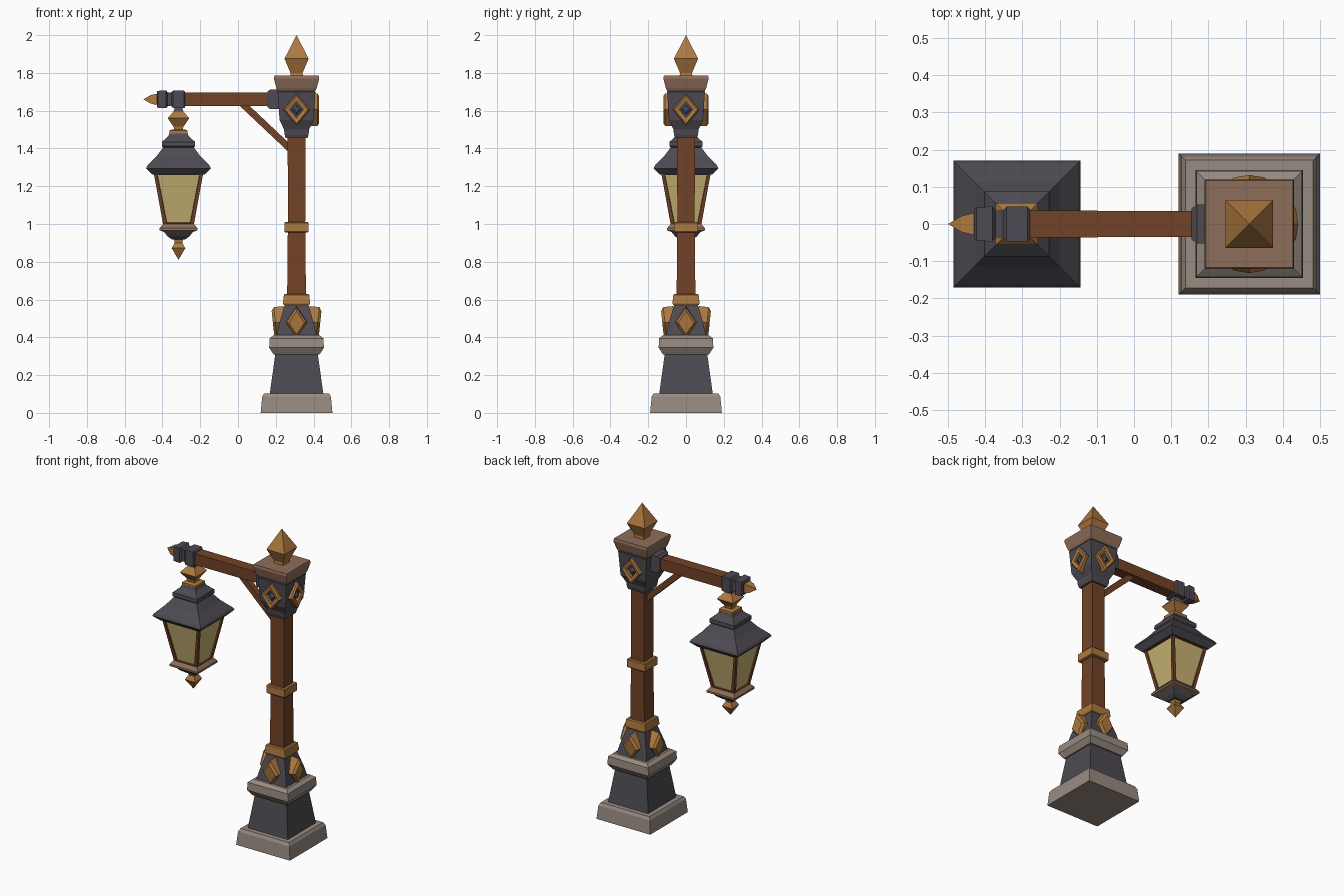
import bpy, bmesh, math
from mathutils import Matrix, Vector

if "Cube" in bpy.data.objects:
    bpy.data.objects.remove(bpy.data.objects["Cube"])


def material(name, rgb):
    m = bpy.data.materials.new(name)
    m.diffuse_color = (*rgb, 1)
    m.use_nodes = True
    m.node_tree.nodes["Principled BSDF"].inputs["Base Color"].default_value = m.diffuse_color
    return m


IRON = material("dark iron", (0.075, 0.07, 0.085))
WOOD = material("brown wood", (0.17, 0.055, 0.02))
GOLD = material("aged gold", (0.42, 0.19, 0.05))
STONE = material("grey stone", (0.31, 0.26, 0.22))
WARM = material("warm stone", (0.27, 0.155, 0.1))
GLASS = material("yellow glass", (0.58, 0.45, 0.17))
STEEL = material("blue steel", (0.085, 0.095, 0.15))

SQUARE = [(-1, -1), (1, -1), (1, 1), (-1, 1)]
DIAMOND = [(0, -1), (1, 0), (0, 1), (-1, 0)]
POST_X, LAMP_X = 0.31, -0.315


def loft(name, rows, mats, matrix=Matrix(), shape=SQUARE, ring=False, inset=None):
    """Four-sided loft; rows are (height, half width or (half a, half b))."""
    bm = bmesh.new()
    loops = []
    for z, h in rows:
        a, b = h if isinstance(h, tuple) else (h, h)
        loops.append([bm.verts.new((a * x, b * y, z)) for x, y in shape])
    pairs = list(zip(loops, loops[1:]))
    if ring:
        pairs.append((loops[-1], loops[0]))
    sides = [bm.faces.new((p[i], p[(i + 1) % 4], q[(i + 1) % 4], q[i]))
             for p, q in pairs for i in range(4)]
    if not ring:
        bm.faces.new(loops[0][::-1])
        bm.faces.new(loops[-1])
    bmesh.ops.recalc_face_normals(bm, faces=bm.faces)
    if inset:
        bmesh.ops.inset_individual(bm, faces=sides, thickness=inset, depth=0)
        bmesh.ops.inset_individual(bm, faces=sides, thickness=0.002, depth=-0.008)
        for f in sides:
            f.material_index = 1
    bmesh.ops.remove_doubles(bm, verts=bm.verts, dist=0.0005)
    bm.transform(matrix)
    me = bpy.data.meshes.new(name)
    bm.to_mesh(me)
    bm.free()
    for m in mats:
        me.materials.append(m)
    ob = bpy.data.objects.new(name, me)
    bpy.context.collection.objects.link(ob)
    return ob


def at(x, z=0):
    return Matrix.Translation((x, 0, z))


def outward(angle, z, tilt=0):
    """Local z points out of the post, local y points up."""
    return (at(POST_X, z) @ Matrix.Rotation(angle, 4, 'Z')
            @ Matrix.Rotation(math.pi / 2 - tilt, 4, 'X'))


# Post, bottom to top
post_parts = [
    ("base_slab", STONE, [(0, 0.19), (0.085, 0.182), (0.103, 0.172), (0.103, 0.14)]),
    ("pedestal", IRON, [(0.10, 0.142), (0.315, 0.112)]),
    ("pedestal_collar", STONE, [(0.31, 0.122), (0.345, 0.145), (0.395, 0.142), (0.412, 0.12)]),
    ("post_socket", IRON, [(0.41, 0.106), (0.46, 0.095), (0.575, 0.062)]),
    ("socket_band", GOLD, [(0.57, 0.067), (0.58, 0.072), (0.625, 0.067), (0.63, 0.06)]),
    ("post", WOOD, [(0.6, 0.05), (1.0, 0.046), (1.5, 0.047)]),
    ("post_band", GOLD, [(0.955, 0.06), (0.96, 0.064), (1.005, 0.064), (1.01, 0.06)]),
    ("post_head", IRON, [(1.455, 0.058), (1.475, 0.064), (1.50, 0.066), (1.55, 0.09),
                         (1.70, 0.1), (1.715, 0.09)]),
    ("post_cap", WARM, [(1.705, 0.1), (1.72, 0.107), (1.77, 0.12), (1.785, 0.117)]),
    ("top_finial", GOLD, [(1.78, 0.034), (1.80, 0.032), (1.875, 0.064), (2.0, 0)]),
]
for name, mat, rows in post_parts:
    loft(name, rows, [mat], at(POST_X))

# Diamond ornaments around the socket and the head
for i in range(4):
    a = i * math.pi / 2
    loft(f"socket_diamond_{i}", [(0.06, (0.056, 0.082)), (0.112, (0.056, 0.082)),
                                 (0.126, (0.042, 0.062))],
         [GOLD], outward(a, 0.49, math.radians(-6)), DIAMOND)
    if i == 3:
        continue  # the arm is fixed on this side
    loft(f"head_diamond_frame_{i}", [(0.075, (0.07, 0.085)), (0.11, (0.07, 0.085)),
                                     (0.119, (0.06, 0.074)), (0.114, (0.036, 0.044)),
                                     (0.08, (0.036, 0.044))],
         [GOLD], outward(a, 1.605), DIAMOND, ring=True)
    loft(f"head_diamond_stud_{i}", [(0.08, 0.026), (0.105, 0.026), (0.114, 0.012)],
         [STEEL], outward(a, 1.605), DIAMOND)

# Arm pointing to -x: local z runs along the arm, local x is up
arm = at(0, 1.66) @ Matrix.Rotation(-math.pi / 2, 4, 'Y')
loft("arm", [(-0.25, 0.035), (0.30, 0.036)], [WOOD], arm)
loft("arm_clamp", [(-0.24, (0.052, 0.055)), (-0.17, (0.052, 0.052)), (-0.155, (0.04, 0.042))],
     [IRON], arm)
loft("arm_end_bracket", [(0.28, 0.04), (0.287, 0.047), (0.343, 0.047), (0.352, 0.036),
                         (0.372, 0.036), (0.38, 0.047), (0.424, 0.045), (0.43, 0.038)],
     [IRON], arm)
loft("arm_tip", [(0.42, 0.026), (0.435, 0.029), (0.465, 0.021), (0.5, 0)], [GOLD], arm)

# Diagonal brace under the arm
start, end = Vector((0.29, 0, 1.385)), Vector((0.025, 0, 1.635))
run = end - start
loft("arm_brace", [(0, 0.018), (run.length, 0.018)], [WOOD],
     Matrix.Translation(start) @ Matrix.Rotation(math.atan2(run.x, run.z), 4, 'Y'))

# Hanging lantern
lamp_parts = [
    ("hanger_stem", IRON, [(1.575, 0.032), (1.62, 0.018)]),
    ("hanger_link", GOLD, [(1.495, 0.022), (1.515, 0.026), (1.56, 0.057), (1.605, 0.018)]),
    ("roof_crown", GOLD, [(1.475, 0.042), (1.48, 0.047), (1.495, 0.047), (1.50, 0.035)]),
    ("roof_cap", IRON, [(1.395, 0.07), (1.412, 0.088), (1.435, 0.087), (1.465, 0.055),
                        (1.48, 0.048)]),
    ("roof", IRON, [(1.262, 0.138), (1.295, 0.171), (1.31, 0.164), (1.36, 0.115), (1.41, 0.078)]),
    ("bottom_rim", WARM, [(0.957, 0.075), (0.966, 0.1), (0.978, 0.1), (1.0, 0.082)]),
    ("bottom_cup", IRON, [(0.918, 0.035), (0.935, 0.058), (0.96, 0.078)]),
    ("bottom_finial", GOLD, [(0.81, 0), (0.872, 0.036), (0.9, 0.02), (0.925, 0.025)]),
]
for name, mat, rows in lamp_parts:
    loft(name, rows, [mat], at(LAMP_X))

# Tapered lantern body with recessed glass in each side
loft("lantern_body", [(0.985, 0.079), (1.275, 0.132)], [WOOD, GLASS], at(LAMP_X), inset=0.026)
